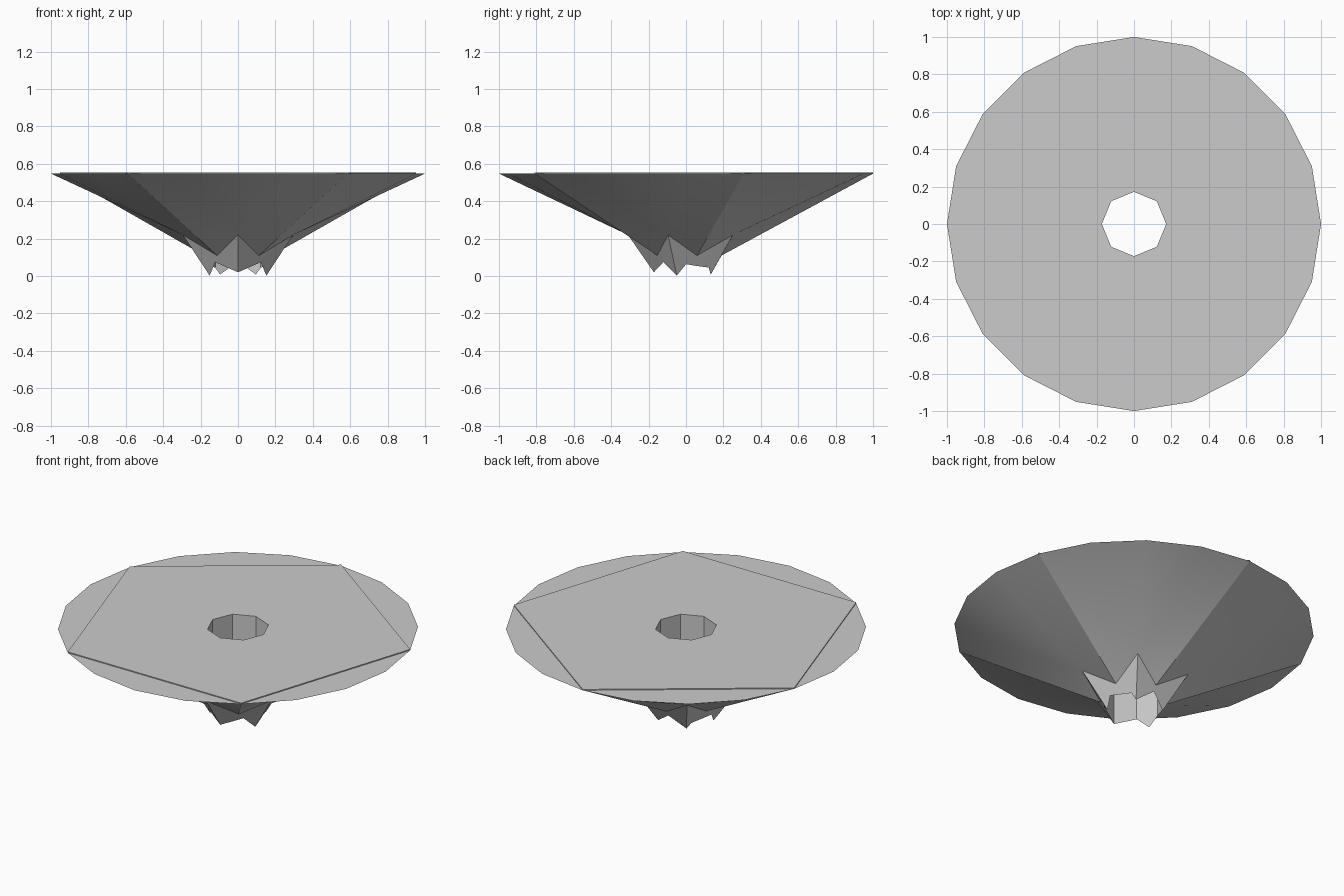
import bpy, bmesh
from math import sin, cos, radians

cube = bpy.data.objects.get("Cube")
if cube:
    bpy.data.objects.remove(cube, do_unlink=True)

RIM_Z, TOP_Z = 0.548, 0.554
HOLE_R = 0.172

grey = bpy.data.materials.new("light_grey")
grey.use_nodes = True
colour = (0.6, 0.6, 0.6, 1)
grey.diffuse_color = colour
grey.node_tree.nodes["Principled BSDF"].inputs["Base Color"].default_value = colour


def ring(bm, count, radius, z, start):
    """Evenly spaced vertices around the vertical axis, start in degrees."""
    angles = [radians(start + 360 * i / count) for i in range(count)]
    return [bm.verts.new((radius * cos(a), radius * sin(a), z)) for a in angles]


def finish(name, bm):
    bmesh.ops.recalc_face_normals(bm, faces=bm.faces)
    mesh = bpy.data.meshes.new(name)
    bm.to_mesh(mesh)
    bm.free()
    mesh.materials.append(grey)
    obj = bpy.data.objects.new(name, mesh)
    bpy.context.collection.objects.link(obj)
    return obj


def prism(name, count, radius, z0, z1, start):
    bm = bmesh.new()
    low, high = (ring(bm, count, radius, z, start) for z in (z0, z1))
    bm.faces.new(low)
    bm.faces.new(high)
    for i in range(count):
        j = (i + 1) % count
        bm.faces.new((low[i], low[j], high[j], high[i]))
    return finish(name, bm)


# Bowl: round rim, five ridges, and a five-pointed crown tapering downwards
bm = bmesh.new()
rim = ring(bm, 20, 1, RIM_Z, 90)
valleys = ring(bm, 5, 0.19, 0.11, 90)
tips = ring(bm, 5, 0.31, 0.22, 126)
apex = bm.verts.new((0, 0, -0.228))
bm.faces.new(rim)
for k in range(5):
    n = (k + 1) % 5
    start, end = rim[4 * k], rim[4 * n]
    for i in range(4):  # curved panel between two ridges
        bm.faces.new((tips[k], rim[4 * k + i], rim[(4 * k + i + 1) % 20]))
    bm.faces.new((start, valleys[k], tips[k]))
    bm.faces.new((end, valleys[n], tips[k]))
    bm.faces.new((apex, valleys[k], tips[k]))
    bm.faces.new((apex, valleys[n], tips[k]))
bowl = finish("bowl", bm)

# Thin pentagonal plate on top
plate = prism("pentagon_plate", 5, 1, RIM_Z - 0.002, TOP_Z, 90)

# Eight-sided hole through everything
cutter = prism("hole_cutter", 8, HOLE_R, -1, 1, 0)
cutter.hide_render = True
for obj in (bowl, plate):
    mod = obj.modifiers.new("hole", 'BOOLEAN')
    mod.operation = 'DIFFERENCE'
    mod.solver = 'EXACT'
    mod.object = cutter
    bpy.ops.object.select_all(action='DESELECT')
    obj.select_set(True)
    bpy.context.view_layer.objects.active = obj
    bpy.ops.object.modifier_apply(modifier=mod.name)
    bpy.ops.object.shade_smooth_by_angle(angle=radians(25))
bpy.data.objects.remove(cutter, do_unlink=True)
